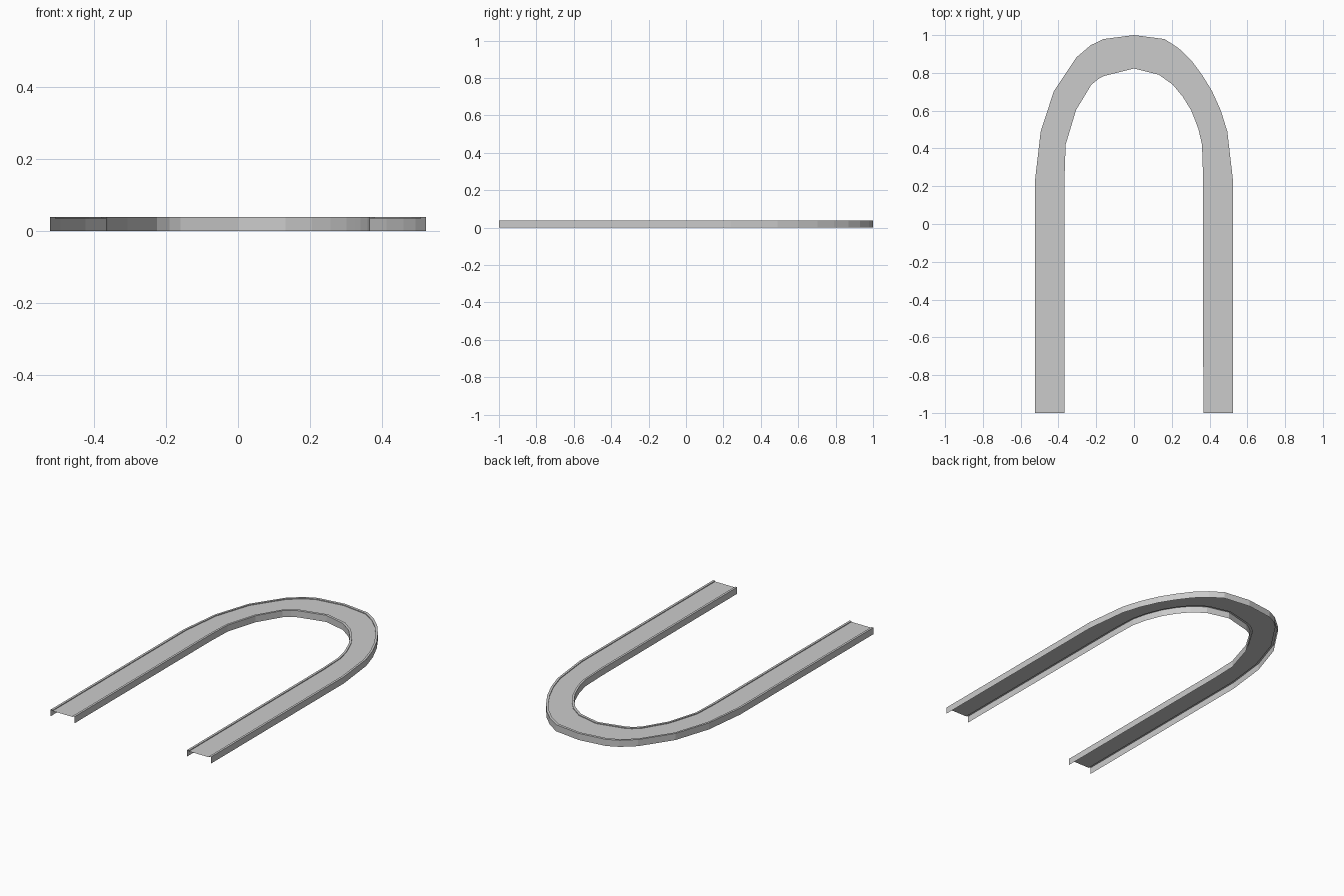
import bpy, bmesh
from mathutils import Vector

if "Cube" in bpy.data.objects:
    bpy.data.objects.remove(bpy.data.objects["Cube"])

# Plan stations around the arch: (outer x, outer y, inner x, inner y)
STATIONS = [
    (-.523, -1, -.367, -1), (-.523, .24, -.367, .27), (-.494, .49, -.362, .42),
    (-.424, .704, -.307, .603), (-.305, .882, -.226, .737),
    (-.23, .946, -.19, .767), (-.162, .979, -.16, .783),
    (0, 1, 0, .823),
    (.162, .979, .132, .79), (.236, .931, .206, .737), (.302, .868, .258, .674),
    (.36, .79, .302, .603), (.413, .704, .325, .545), (.46, .6, .341, .503),
    (.494, .49, .36, .42), (.523, .24, .365, .27), (.523, -1, .367, -1),
]

# Channel cross-section: (fraction from outer to inner edge, height)
TOP, PLATE, LIP = 0.039, 0.0345, 0.085
SECTION = [(0, 0), (0, TOP), (LIP, TOP), (LIP, PLATE),
           (1 - LIP, PLATE), (1 - LIP, TOP), (1, TOP), (1, 0)]


def loft(name, stations, section):
    """Sweep an open section between the outer and inner outlines."""
    bm = bmesh.new()
    rows = []
    for ox, oy, ix, iy in stations:
        outer, inner = Vector((ox, oy, 0)), Vector((ix, iy, 0))
        rows.append([bm.verts.new(outer.lerp(inner, t) + Vector((0, 0, z)))
                     for t, z in section])
    for a, b in zip(rows, rows[1:]):
        for i in range(len(section) - 1):
            bm.faces.new((a[i], b[i], b[i + 1], a[i + 1]))
    # Plate and lips face up, side walls face outward
    bm.normal_update()
    if sum(f.normal.z * f.calc_area() for f in bm.faces) < 0:
        bmesh.ops.reverse_faces(bm, faces=bm.faces[:])
    mesh = bpy.data.meshes.new(name)
    bm.to_mesh(mesh)
    bm.free()
    obj = bpy.data.objects.new(name, mesh)
    bpy.context.collection.objects.link(obj)
    return obj


# Open-bottomed arch channel with a recessed face plate
loft("arch_channel", STATIONS, SECTION)
